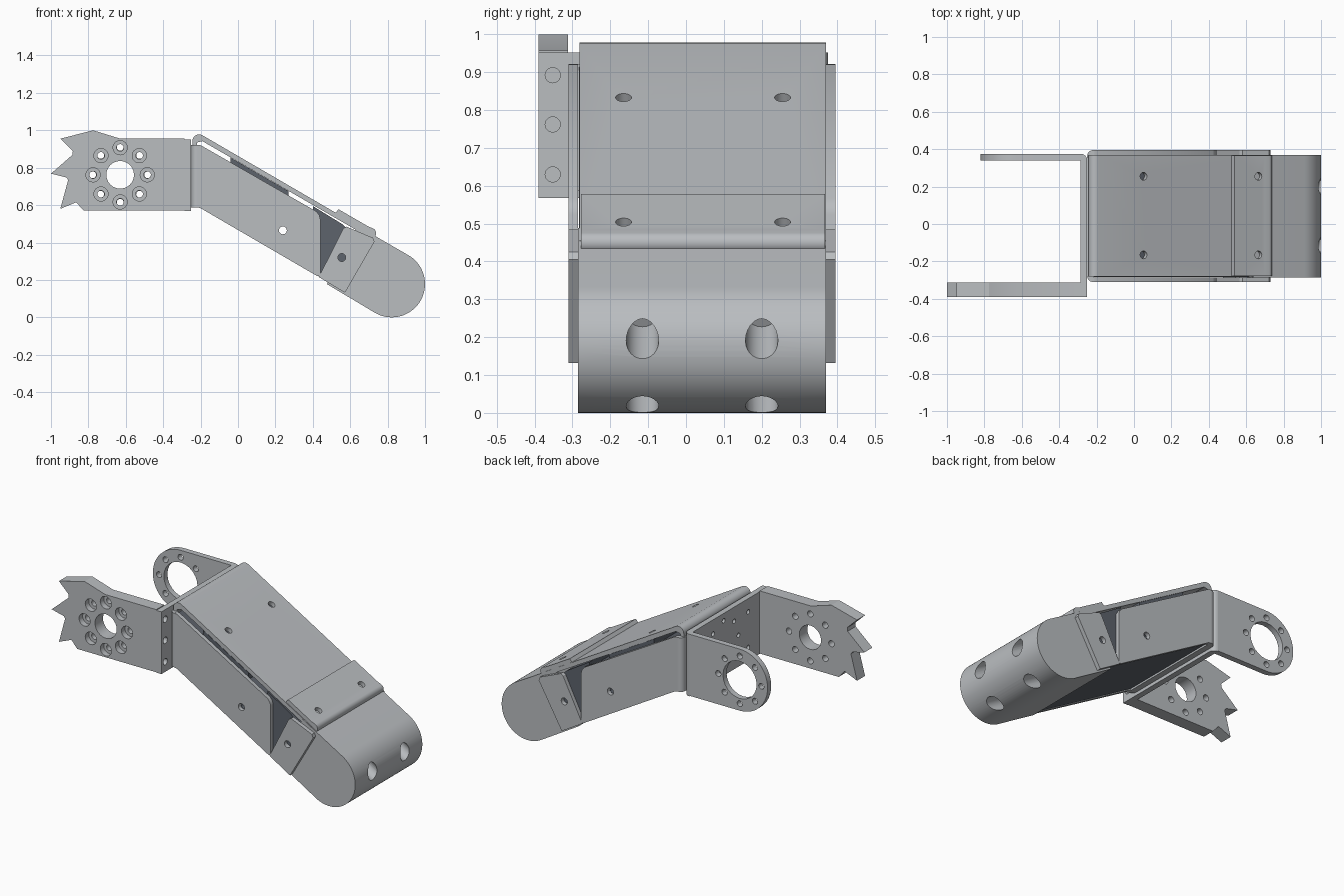
import bpy, bmesh, math
from mathutils import Vector

old = bpy.data.objects.get("Cube")
if old:
    bpy.data.objects.remove(old, do_unlink=True)


def material(name, rgb):
    m = bpy.data.materials.new(name)
    m.use_nodes = True
    m.diffuse_color = (*rgb, 1)
    m.node_tree.nodes["Principled BSDF"].inputs["Base Color"].default_value = (*rgb, 1)
    return m


GREY = material("light_grey", (0.49, 0.51, 0.53))
DARK = material("dark_grey", (0.11, 0.125, 0.15))
U = Vector((math.cos(math.pi / 6), 0, -0.5))      # along the sloping arm
W = Vector((0.5, 0, math.cos(math.pi / 6)))       # square to the arm, upward
Y = Vector((0, 1, 0))
X = Vector((1, 0, 0))
parts = []


def slope(x, c):
    """Point on a line falling at 30 degrees."""
    return (x, c - x * math.tan(math.pi / 6))


def arc(cx, cy, r, a0, a1, n=8):
    return [(cx + r * math.cos(math.radians(a0 + (a1 - a0) * i / n)),
             cy + r * math.sin(math.radians(a0 + (a1 - a0) * i / n))) for i in range(n + 1)]


def prism(name, pts, lo, hi, mat=GREY, axis="y"):
    """Extrude a profile along y (x,z points) or z (x,y points)."""
    bm = bmesh.new()
    place = (lambda p, h: (p[0], h, p[1])) if axis == "y" else (lambda p, h: (p[0], p[1], h))
    a = [bm.verts.new(place(p, lo)) for p in pts]
    b = [bm.verts.new(place(p, hi)) for p in pts]
    bm.faces.new(a)
    bm.faces.new(b)
    for i in range(len(pts)):
        j = (i + 1) % len(pts)
        bm.faces.new((a[i], a[j], b[j], b[i]))
    bmesh.ops.recalc_face_normals(bm, faces=bm.faces)
    me = bpy.data.meshes.new(name)
    bm.to_mesh(me)
    bm.free()
    me.materials.append(mat)
    ob = bpy.data.objects.new(name, me)
    bpy.context.collection.objects.link(ob)
    parts.append(ob)
    return ob


def drill(ob, holes):
    """Cut round holes given as (centre, direction, radius, length)."""
    for centre, direction, r, length in holes:
        bm = bmesh.new()
        bmesh.ops.create_cone(bm, cap_ends=True, segments=24, radius1=r, radius2=r, depth=length)
        me = bpy.data.meshes.new("cutter")
        bm.to_mesh(me)
        bm.free()
        me.materials.append(ob.data.materials[0])
        cutter = bpy.data.objects.new("cutter", me)
        cutter.hide_render = True
        bpy.context.collection.objects.link(cutter)
        cutter.rotation_mode = "QUATERNION"
        cutter.rotation_quaternion = Vector(direction).to_track_quat("Z", "Y")
        cutter.location = centre
        mod = ob.modifiers.new("hole", "BOOLEAN")
        mod.operation = "DIFFERENCE"
        mod.solver = "EXACT"
        mod.object = cutter
        bpy.context.view_layer.update()
        ev = ob.evaluated_get(bpy.context.evaluated_depsgraph_get())
        cut = bpy.data.meshes.new_from_object(ev)
        ob.modifiers.clear()
        ob.data = cut
        bpy.data.objects.remove(cutter, do_unlink=True)


def ring(cx, cz, r, n=8):
    return [(cx + r * math.cos(2 * math.pi * i / n), cz + r * math.sin(2 * math.pi * i / n))
            for i in range(n)]


# Toothed horn plate on the front side
horn = prism("toothed_plate", [(-0.285, 0.57), (-0.825, 0.57), (-0.865, 0.615), (-0.95, 0.58),
             (-0.908, 0.735), (-0.918, 0.748), (-1.0, 0.768), (-0.886, 0.868), (-0.883, 0.89),
             (-0.95, 0.955), (-0.775, 1.0), (-0.635, 0.957), (-0.285, 0.957)], -0.39, -0.312)
holes = [((-0.63, -0.35, 0.762), Y, 0.074, 0.3)]
for x, z in ring(-0.63, 0.762, 0.145):
    holes += [((x, -0.40, z), Y, 0.038, 0.09), ((x, -0.35, z), Y, 0.019, 0.3)]
drill(horn, holes)

# Round-ended plate on the back side
idler = prism("round_plate", [(-0.285, 0.572)] + arc(-0.63, 0.762, 0.19, 270, 90, 28)
              + [(-0.285, 0.952)], 0.34, 0.375)
drill(idler, [((-0.63, 0.36, 0.762), Y, 0.115, 0.3)]
      + [((x, 0.36, z), Y, 0.018, 0.3) for x, z in ring(-0.63, 0.762, 0.147)])

# Cross plate joining the two, with a bent rear corner
cross = prism("cross_plate", [(-0.285, -0.39), (-0.25, -0.39)] + arc(-0.285, 0.34, 0.035, 0, 90, 6),
              0.568, 0.952, axis="z")
drill(cross, [((-0.26, -0.352, z), X, 0.02, 0.2) for z in (0.63, 0.762, 0.892)]
      + [((-0.285, y, z), X, 0.014, 0.04) for y, z in ring(0.04, 0.762, 0.145)]
      + [((-0.285, y, z), X, 0.014, 0.04) for y in (-0.2, 0.28) for z in (0.65, 0.87)])

# Channel: end wall with rounded corners, and two side panels
prism("channel_end_wall", [(-0.215, -0.31)] + [(-0.215, 0.395)]
      + arc(-0.22, 0.365, 0.03, 90, 180, 6) + arc(-0.22, -0.28, 0.03, 180, 270, 6),
      0.588, 0.922, axis="z")
panel = [(-0.216, 0.588), slope(-0.2, 0.468), slope(0.425, 0.465), (0.44, 0.222),
         (0.44, 0.525), (0.435, 0.545), slope(0.42, 0.808), slope(-0.2, 0.805), (-0.216, 0.922)]
band = [slope(0.432, 0.465), slope(0.572, 0.462), (0.73, 0.405), (0.722, 0.425),
        (0.58, 0.485), (0.563, 0.475)]
for side, y0, y1 in (("front", -0.31, -0.285), ("back", 0.37, 0.395)):
    drill(prism(side + "_side_panel", panel, y0, y1), [((0.24, y0, 0.465), Y, 0.021, 0.2)])
    drill(prism(side + "_bracket_flange", band, y0, y1), [((0.555, y0, 0.32), Y, 0.021, 0.2)])

# Sloping top cover with a bend at its upper end
cover = prism("top_cover", [slope(0.70, 0.832), slope(0.70, 0.86)]
              + arc(-0.208, 0.942, 0.036, 60, 180, 8)
              + [(-0.244, 0.91), (-0.22, 0.91), (-0.22, 0.935), slope(-0.19, 0.832)],
              -0.282, 0.37)
drill(cover, [((*slope(0.05, 0.86)[:1], y, slope(0.05, 0.86)[1]), W, 0.021, 0.2)
              for y in (-0.165, 0.255)])

# Foot bracket plate with a rounded lower bend
tilt = slope(0.70, 0.888)
bracket = prism("bracket_plate", [slope(0.522, 0.86), slope(0.537, 0.888), tilt]
                + arc(0.709, 0.45, 0.029, 60, -60, 8) + [slope(0.69, 0.845)], -0.278, 0.367)
drill(bracket, [((0.665, y, slope(0.665, 0.888)[1]), W, 0.021, 0.05) for y in (-0.165, 0.255)])

# Dark core inside the channel, seen between panels and foot
core = prism("inner_core", [slope(-0.214, 0.475), slope(0.50, 0.468), (0.64, 0.42),
             slope(0.56, 0.82), slope(0.40, 0.826), slope(0.40, 0.79), slope(0.27, 0.79),
             slope(0.27, 0.831), slope(-0.04, 0.831), slope(-0.04, 0.79), slope(-0.214, 0.79)],
             -0.283, 0.368, DARK)
drill(core, [((0.24, 0.04, 0.465), Y, 0.021, 1.2)])

# Rounded foot with four blind holes along the arm
C = Vector((0.822, 0, 0.178))
foot = prism("rounded_foot", [slope(0.475, 0.452)] + arc(0.822, 0.178, 0.178, -120, 60, 36)
             + [slope(0.64, 0.858)], -0.285, 0.37)
drill(foot, [(C + U * 0.15 + W * s * 0.1 + Y * y, U, 0.043, 0.3)
             for s in (-1, 1) for y in (-0.115, 0.2)]
      + [((0.555, 0.04, 0.32), Y, 0.021, 1.2)])

# Smooth the round surfaces, keep the edges sharp
bpy.ops.object.select_all(action="DESELECT")
for ob in parts:
    ob.select_set(True)
bpy.context.view_layer.objects.active = parts[0]
bpy.ops.object.shade_smooth_by_angle(angle=math.radians(30))
